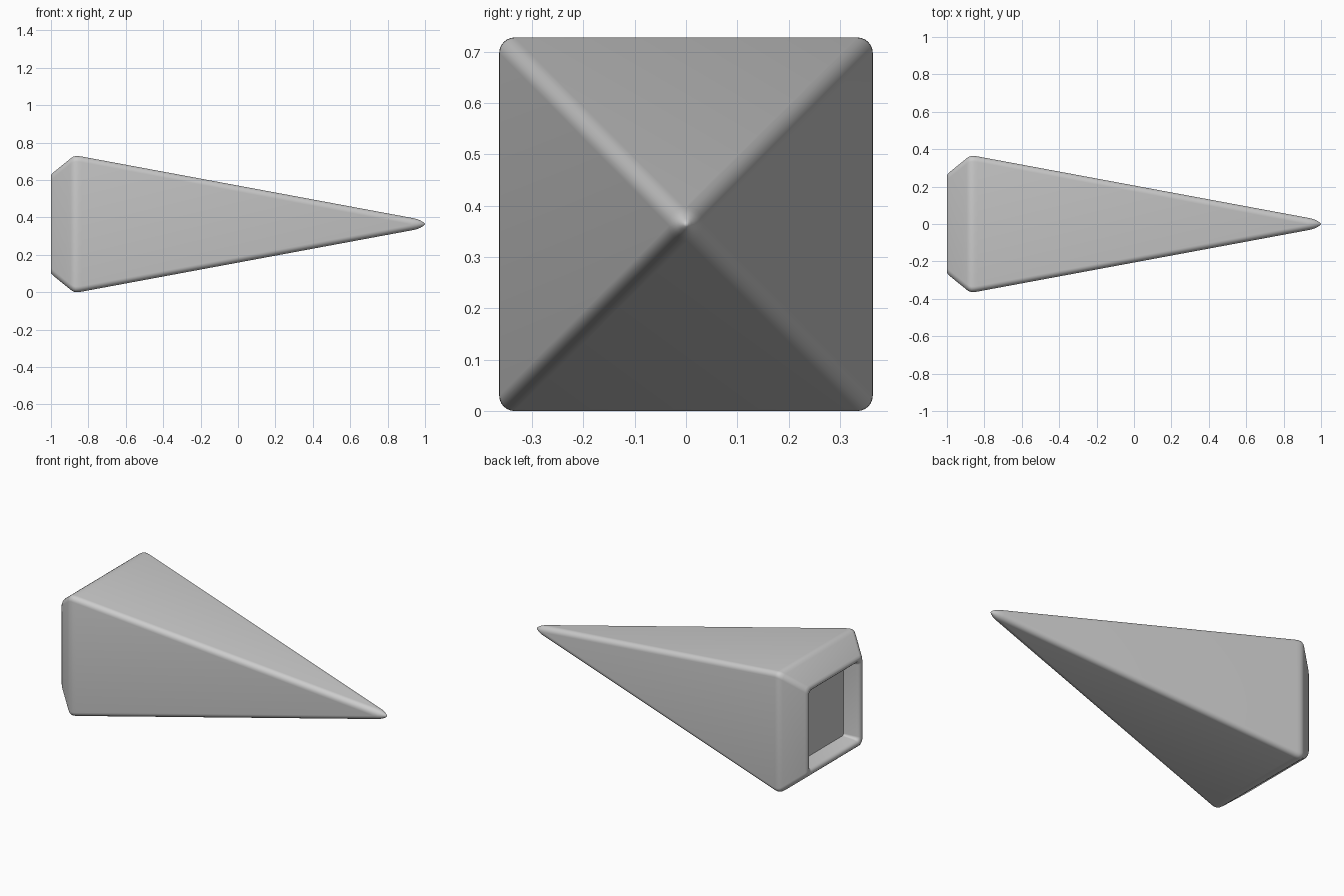
import bpy, bmesh, math

if "Cube" in bpy.data.objects:
    bpy.data.objects.remove(bpy.data.objects["Cube"])

CENTRE_Z = 0.364
SEG = 6  # segments per rounded corner

# (x, half width, corner radius): recess floor, rim, collar, long taper, tip
profile = [
    (-0.895, 0.232, 0.012), (-0.975, 0.234, 0.018), (-0.99, 0.239, 0.022),
    (-0.998, 0.247, 0.026), (-1.0, 0.256, 0.028), (-0.998, 0.265, 0.03),
    (-0.99, 0.274, 0.03), (-0.895, 0.351, 0.03), (-0.882, 0.360, 0.03),
    (-0.868, 0.364, 0.03), (-0.852, 0.3635, 0.03), (-0.835, 0.361, 0.03),
    (0.93, 0.033, 0.03), (0.955, 0.0275, 0.0275), (0.975, 0.0195, 0.0195),
    (0.99, 0.0105, 0.0105), (0.997, 0.005, 0.005),
]


def ring(bm, x, half, radius):
    """Rounded square section across the x axis."""
    verts = []
    for corner in range(4):
        mid = math.pi / 4 + corner * math.pi / 2
        cy = math.copysign(half - radius, math.cos(mid))
        cz = math.copysign(half - radius, math.sin(mid))
        for i in range(SEG + 1):
            a = corner * math.pi / 2 + i / SEG * math.pi / 2
            verts.append(bm.verts.new((x, cy + radius * math.cos(a),
                                       CENTRE_Z + cz + radius * math.sin(a))))
    return verts


bm = bmesh.new()
rings = [ring(bm, *p) for p in profile]
n = len(rings[0])
for a, b in zip(rings, rings[1:]):
    for i in range(n):
        j = (i + 1) % n
        bm.faces.new((a[i], a[j], b[j], b[i]))
# recess floor and point
bm.faces.new(rings[0])
tip = bm.verts.new((1.0, 0, CENTRE_Z))
for i in range(n):
    bm.faces.new((rings[-1][i], rings[-1][(i + 1) % n], tip))
bmesh.ops.remove_doubles(bm, verts=bm.verts, dist=1e-5)
bmesh.ops.recalc_face_normals(bm, faces=bm.faces)

mesh = bpy.data.meshes.new("square_spike")
bm.to_mesh(mesh)
bm.free()
spike = bpy.data.objects.new("square_spike", mesh)
bpy.context.collection.objects.link(spike)
bpy.context.view_layer.objects.active = spike
spike.select_set(True)
bpy.ops.object.shade_smooth_by_angle(angle=math.radians(40))
